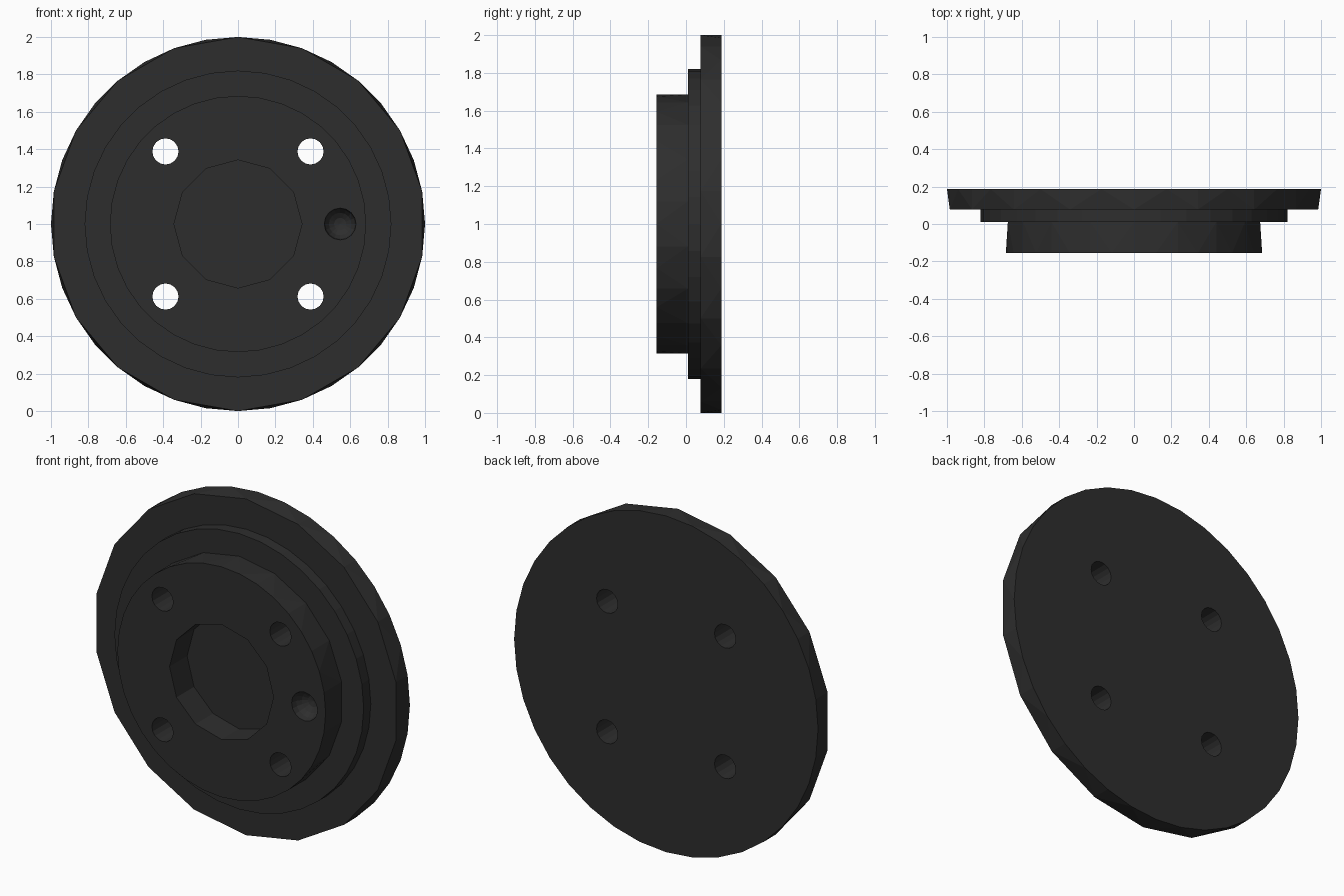
import bpy
import bmesh
from math import cos, sin, tau, pi
from mathutils import Matrix

cube = bpy.data.objects.get("Cube")
if cube:
    bpy.data.objects.remove(cube, do_unlink=True)

CENTRE_Z = 1.0
HUB_FRONT, HUB_BACK, COLLAR_BACK, DISC_BACK = -0.155, 0.01, 0.077, 0.187

black = bpy.data.materials.new("matt_black")
black.use_nodes = True
colour = (0.027, 0.027, 0.027, 1)
black.diffuse_color = colour
black.node_tree.nodes["Principled BSDF"].inputs["Base Color"].default_value = colour


def finish(name, bm):
    mesh = bpy.data.meshes.new(name)
    bm.to_mesh(mesh)
    bm.free()
    mesh.materials.append(black)
    obj = bpy.data.objects.new(name, mesh)
    bpy.context.collection.objects.link(obj)
    return obj


def drum(name, radius, front, back, front_sides, back_sides, x=0, z=CENTRE_Z):
    """Solid round slab along y; its two rims may have different side counts."""
    bm = bmesh.new()
    for y, sides in ((front, front_sides), (back, back_sides)):
        for i in range(sides):
            a = tau * i / sides
            bm.verts.new((x + radius * sin(a), y, z + radius * cos(a)))
    bmesh.ops.convex_hull(bm, input=bm.verts)
    bmesh.ops.dissolve_limit(bm, angle_limit=0.002, verts=bm.verts, edges=bm.edges)
    bmesh.ops.recalc_face_normals(bm, faces=bm.faces)
    return finish(name, bm)


def cut(obj, cutter):
    mod = obj.modifiers.new("cut", 'BOOLEAN')
    mod.operation = 'DIFFERENCE'
    mod.solver = 'EXACT'
    mod.object = cutter
    bpy.context.view_layer.objects.active = obj
    bpy.ops.object.modifier_apply(modifier=mod.name)


# Stepped body: back disc, thin collar and front hub
disc = drum("back_disc", 1.0, COLLAR_BACK, DISC_BACK, 18, 36)
collar = drum("collar", 0.82, HUB_BACK, COLLAR_BACK, 36, 36)
hub = drum("hub", 0.685, HUB_FRONT, HUB_BACK, 36, 18)

cutters = []

# Four bolt holes through every layer
for sx in (-1, 1):
    for sz in (-1, 1):
        hole = drum("bolt_hole_cutter", 0.07, -0.5, 0.5, 16, 16,
                    sx * 0.388, CENTRE_Z + sz * 0.388)
        for part in (disc, collar, hub):
            cut(part, hole)
        cutters.append(hole)

# Twelve-sided centre recess, down to the collar
recess = drum("recess_cutter", 0.342, -0.5, 0.5, 12, 12)
cut(hub, recess)
cutters.append(recess)

# Rounded dimple on the left of the hub face
bm = bmesh.new()
bmesh.ops.create_uvsphere(
    bm, u_segments=16, v_segments=8, radius=0.085,
    matrix=Matrix.Translation((0.546, HUB_FRONT, CENTRE_Z)) @ Matrix.Rotation(pi / 2, 4, 'X'))
dimple = finish("dimple_cutter", bm)
cut(hub, dimple)
cutters.append(dimple)

for cutter in cutters:
    bpy.data.objects.remove(cutter, do_unlink=True)
